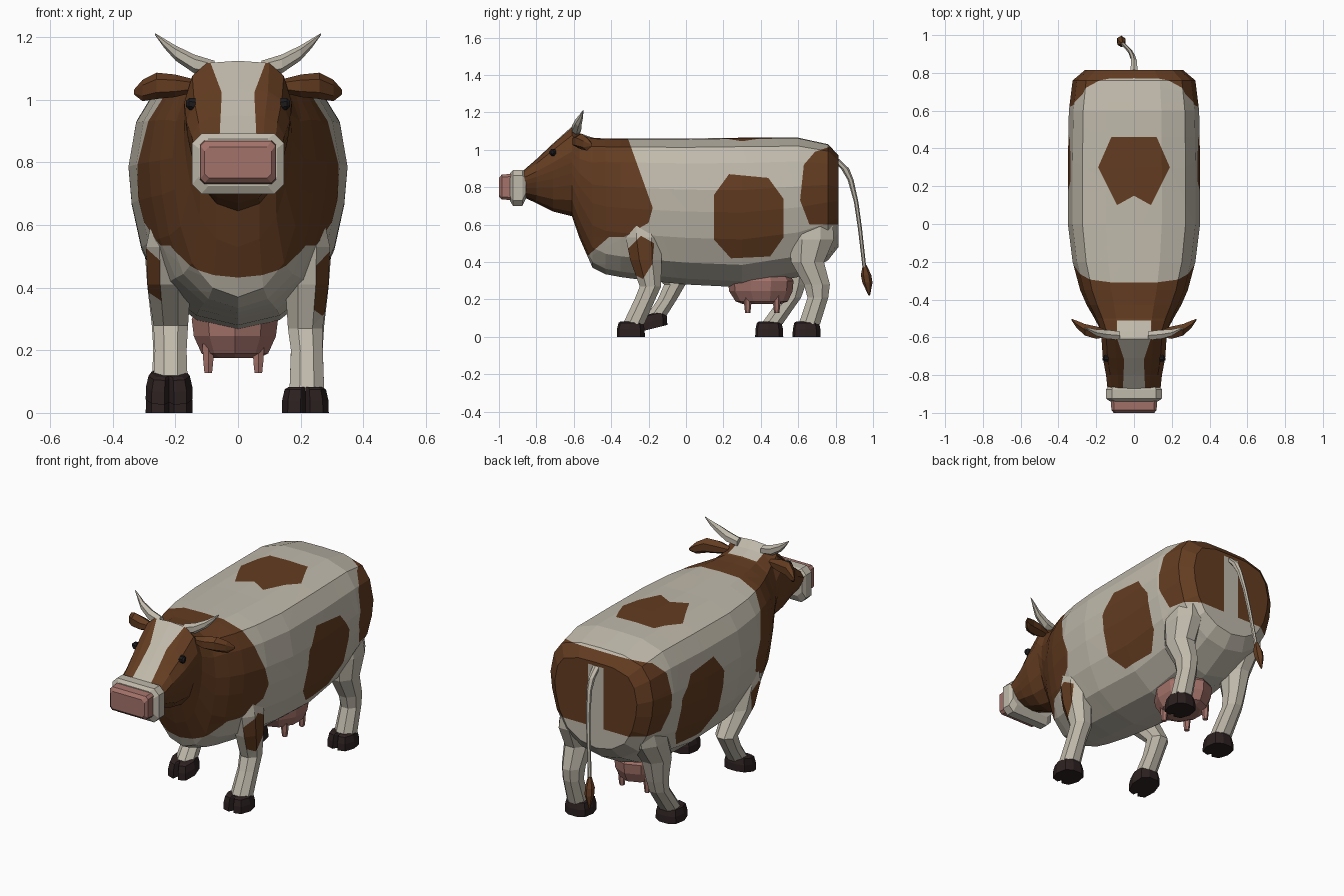
import bpy, bmesh, math
from mathutils import Vector

if "Cube" in bpy.data.objects:
    bpy.data.objects.remove(bpy.data.objects["Cube"])


def material(name, rgb):
    m = bpy.data.materials.new(name)
    m.use_nodes = True
    m.diffuse_color = (*rgb, 1)
    bsdf = m.node_tree.nodes["Principled BSDF"]
    bsdf.inputs["Base Color"].default_value = (*rgb, 1)
    bsdf.inputs["Roughness"].default_value = 0.9
    return m


cream = material("cream", (0.53, 0.49, 0.41))
brown = material("brown", (0.125, 0.045, 0.015))
pink = material("pink", (0.37, 0.17, 0.145))
dark = material("dark_hoof", (0.026, 0.015, 0.015))
black = material("eye_black", (0.012, 0.01, 0.011))


def loft(name, rings, mats):
    """Skin a list of equal-length rings and cap both ends."""
    bm = bmesh.new()
    loops = [[bm.verts.new(p) for p in ring] for ring in rings]
    n = len(loops[0])
    for a, b in zip(loops, loops[1:]):
        for i in range(n):
            j = (i + 1) % n
            bm.faces.new((a[i], a[j], b[j], b[i]))
    bm.faces.new(loops[0])
    bm.faces.new(loops[-1])
    bmesh.ops.recalc_face_normals(bm, faces=bm.faces)
    mesh = bpy.data.meshes.new(name)
    bm.to_mesh(mesh)
    bm.free()
    obj = bpy.data.objects.new(name, mesh)
    bpy.context.collection.objects.link(obj)
    for m in mats:
        mesh.materials.append(m)
    return obj


def tube(name, path, axis, mats, sides=8):
    """Loft ellipses (x, y, z, r1, r2) whose planes face the given axis."""
    u, v = [k for k in range(3) if k != axis]
    rings = []
    for x, y, z, r1, r2 in path:
        ring = []
        for i in range(sides):
            t = 2 * math.pi * (i + 0.5) / sides
            p = Vector((x, y, z))
            p[u] += r1 * math.cos(t)
            p[v] += r2 * math.sin(t)
            ring.append(p)
        rings.append(ring)
    return loft(name, rings, mats)


def paint(obj, poly, axis, index, keep=lambda c, n: True):
    """Cut a convex outline, seen along an axis, into the faces and colour it."""
    u, v = [k for k in range(3) if k != axis]
    bm = bmesh.new()
    bm.from_mesh(obj.data)
    bm.normal_update()
    tag = bm.faces.layers.int.new("tag")
    for f in bm.faces:
        f[tag] = int(keep(f.calc_center_median(), f.normal))
    mid = [sum(p[k] for p in poly) / len(poly) for k in (0, 1)]
    for a, b in zip(poly, poly[1:] + poly[:1]):
        co, no = Vector(), Vector()
        co[u], co[v] = a
        no[u], no[v] = b[1] - a[1], a[0] - b[0]
        if no[u] * (mid[0] - a[0]) + no[v] * (mid[1] - a[1]) > 0:
            no = -no
        faces = [f for f in bm.faces if f[tag]]
        edges = list({e for f in faces for e in f.edges})
        verts = list({p for f in faces for p in f.verts})
        bmesh.ops.bisect_plane(bm, geom=verts + edges + faces, dist=1e-5,
                               plane_co=co, plane_no=no)
        for f in bm.faces:
            if f[tag] and (f.calc_center_median() - co).dot(no) > 0:
                f[tag] = 0
    for f in bm.faces:
        if f[tag]:
            f.material_index = index
    bm.faces.layers.int.remove(tag)
    bm.to_mesh(obj.data)
    bm.free()


def mirrored(half):
    """Close a half outline across x = 0."""
    return half + [(-x, z) for x, z in reversed(half) if x > 0]


# Body, neck and head: sections of y, bottom, top, half width, head blend
barrel = [(0, 1), (.42, .995), (.78, .94), (.93, .83), (1, .65), (.97, .5),
          (.88, .32), (.7, .15), (.38, .04), (0, 0)]
skull = [(0, 1), (.58, .985), (.85, .9), (1, .72), (.98, .6), (.93, .48),
         (.85, .35), (.7, .18), (.4, .05), (0, 0)]
sections = [(.815, .48, .97, .26, 0), (.76, .41, 1.03, .325, 0),
            (.6, .32, 1.065, .345, 0), (.3, .265, 1.065, .35, 0),
            (0, .28, 1.06, .35, 0), (-.2, .3, 1.06, .325, 0),
            (-.35, .32, 1.06, .285, 0), (-.43, .335, 1.06, .25, 0),
            (-.5, .37, 1.065, .21, .2), (-.57, .53, 1.09, .175, .7),
            (-.61, .645, 1.125, .172, 1), (-.71, .67, 1.035, .165, 1),
            (-.8, .715, .95, .148, 1), (-.875, .75, .885, .14, 1)]
rings = []
for y, low, top, w, k in sections:
    half = [((a[0] + (b[0] - a[0]) * k) * w, low + (top - low) * (a[1] + (b[1] - a[1]) * k))
            for a, b in zip(barrel, skull)]
    rings.append([(x, y, z) for x, z in mirrored(half)])
body = loft("body", rings, [cream, brown])

# Coat patches: front, chest, flanks, rump, tail stripe, back and blaze
paint(body, [(-.36, 1.2), (-.31, 1.06), (-.12, .9), (-.2, .61), (-.33, .535),
             (-1, .535), (-1, 1.2)], 0, 1)
paint(body, [(-1, .535), (-.41, .535), (-.53, .43), (-1, .43)], 0, 1)
paint(body, [(.23, .87), (.44, .85), (.52, .74), (.52, .53), (.45, .43),
             (.24, .42), (.15, .52), (.15, .76)], 0, 1)
paint(body, [(.66, .6), (.61, .73), (.63, .92), (.69, .99), (.78, 1.02),
             (.9, 1.02), (.9, .6)], 0, 1)
paint(body, [(-.05, .5), (.05, .5), (.05, .95), (-.05, .95)], 1, 0,
      lambda c, n: c.y > .8)
for s in (1, -1):
    paint(body, [(0, .46), (s * .12, .46), (s * .19, .3), (s * .09, .1), (0, .15)],
          2, 1, lambda c, n: n.z > .3)
for wide, y0, thin, y1 in ((.09, -.51, .088, -.61), (.088, -.61, .052, -.72),
                           (.052, -.72, .06, -.9)):
    paint(body, [(-wide, y0), (wide, y0), (thin, y1), (-thin, y1)], 2, 0,
          lambda c, n: n.z > .2 and c.z > .8)

# Muzzle band and nose: chamfered boxes
def chamfered(name, steps, cut, mat):
    rings = []
    for y, w, low, top in steps:
        half = [(w - cut, top), (w, top - cut), (w, low + cut), (w - cut, low)]
        rings.append([(x, y, z) for x, z in mirrored(half)])
    return loft(name, rings, [mat])


chamfered("muzzle", [(-.855, .135, .74, .88), (-.875, .147, .7, .892),
                     (-.925, .147, .7, .892), (-.94, .125, .725, .875)], .03, cream)
chamfered("nose", [(-.92, .122, .73, .872), (-.985, .12, .735, .868),
                   (-1, .107, .75, .85)], .014, pink)

for s, side in ((1, "left"), (-1, "right")):
    # Eyes
    tube(side + "_eye", [(s * .135, -.71, .985, .02, .022), (s * .156, -.712, .987, .018, .02),
                         (s * .166, -.714, .988, .008, .01)], 0, [black])
    # Ears
    tube(side + "_ear", [(s * .13, -.58, 1.045, .018, .018), (s * .2, -.575, 1.045, .038, .036),
                         (s * .26, -.56, 1.045, .035, .042), (s * .305, -.53, 1.03, .022, .034),
                         (s * .332, -.505, 1.025, .004, .008)], 0, [brown], 6)
    # Horns
    tube(side + "_horn", [(s * .075, -.59, 1.1, .025, .025), (s * .14, -.585, 1.115, .028, .03),
                          (s * .2, -.575, 1.15, .02, .024), (s * .235, -.56, 1.18, .011, .015),
                          (s * .265, -.55, 1.21, .002, .003)], 0, [cream], 6)


# Legs: each path runs from the shoulder or hip to the fetlock
leg_paths = {
    "front_left_leg": (1, [(.215, -.23, .64, .06, .09), (.22, -.225, .53, .08, .105),
                           (.22, -.215, .41, .075, .09), (.215, -.19, .27, .06, .062),
                           (.22, -.22, .2, .055, .06), (.22, -.28, .07, .06, .062)]),
    "front_right_leg": (-1, [(.215, -.23, .64, .06, .09), (.22, -.215, .53, .08, .105),
                             (.22, -.17, .41, .075, .095), (.215, -.06, .28, .06, .062),
                             (.215, -.1, .2, .055, .055), (.215, -.16, .11, .058, .058)]),
    "rear_left_leg": (1, [(.21, .67, .68, .07, .12), (.22, .67, .52, .085, .13),
                          (.22, .65, .4, .075, .095), (.22, .7, .28, .06, .075),
                          (.22, .705, .21, .055, .06), (.22, .66, .07, .06, .062)]),
    "rear_right_leg": (-1, [(.21, .67, .68, .07, .12), (.22, .64, .52, .085, .13),
                            (.22, .58, .4, .075, .1), (.22, .575, .28, .06, .07),
                            (.22, .56, .21, .055, .06), (.22, .46, .07, .06, .062)]),
}
patch = [(-.24, .54), (-.17, .5), (-.18, .39), (-.23, .31), (-.31, .35), (-.31, .47)]
for name, (s, path) in leg_paths.items():
    leg = tube(name, [(s * x, y, z, a, b) for x, y, z, a, b in path], 2, [cream, brown])
    if "front" in name:
        paint(leg, patch, 0, 1, lambda c, n: abs(c.x) > .22)

# Cloven hooves
cleft = mirrored([(0, -.6), (.2, -1), (.75, -.85), (1, -.1), (.85, .7), (.35, 1)])
for name, x, y, base, tilt in (("front_left_hoof", .215, -.295, 0, 0),
                               ("front_right_hoof", -.22, -.175, .045, .25),
                               ("rear_left_hoof", .215, .645, 0, 0),
                               ("rear_right_hoof", -.22, .445, 0, 0)):
    rings = [[(x + px * r, y + py * r, base + z + tilt * py * r) for px, py in cleft]
             for z, r in ((0, .075), (.04, .074), (.075, .066), (.082, .055))]
    loft(name, rings, [dark])

# Udder and teats
tube("udder", [(-.01, .4, .33, .13, .155), (-.01, .4, .3, .145, .175),
               (-.01, .4, .245, .138, .17), (-.01, .405, .19, .112, .14),
               (-.01, .405, .175, .08, .1)], 2, [pink], 10)
for i, (x, y) in enumerate([(-.095, .33), (.065, .33), (-.095, .485), (.065, .485)]):
    tube(f"teat_{i + 1}", [(x, y, .22, .022, .022), (x, y, .16, .018, .018),
                           (x, y, .128, .014, .014)], 2, [pink], 6)

# Tail with tuft
tube("tail", [(0, .8, .95, .022, .02), (0, .85, .9, .018, .022), (-.005, .88, .84, .014, .016),
              (-.018, .91, .72, .012, .012), (-.035, .93, .58, .011, .011),
              (-.06, .955, .36, .01, .01)], 2, [cream], 6)
tube("tail_tuft", [(-.06, .955, .385, .01, .01), (-.066, .963, .33, .025, .028),
                   (-.068, .97, .29, .024, .027), (-.075, .98, .22, .004, .004)], 2, [brown], 6)
